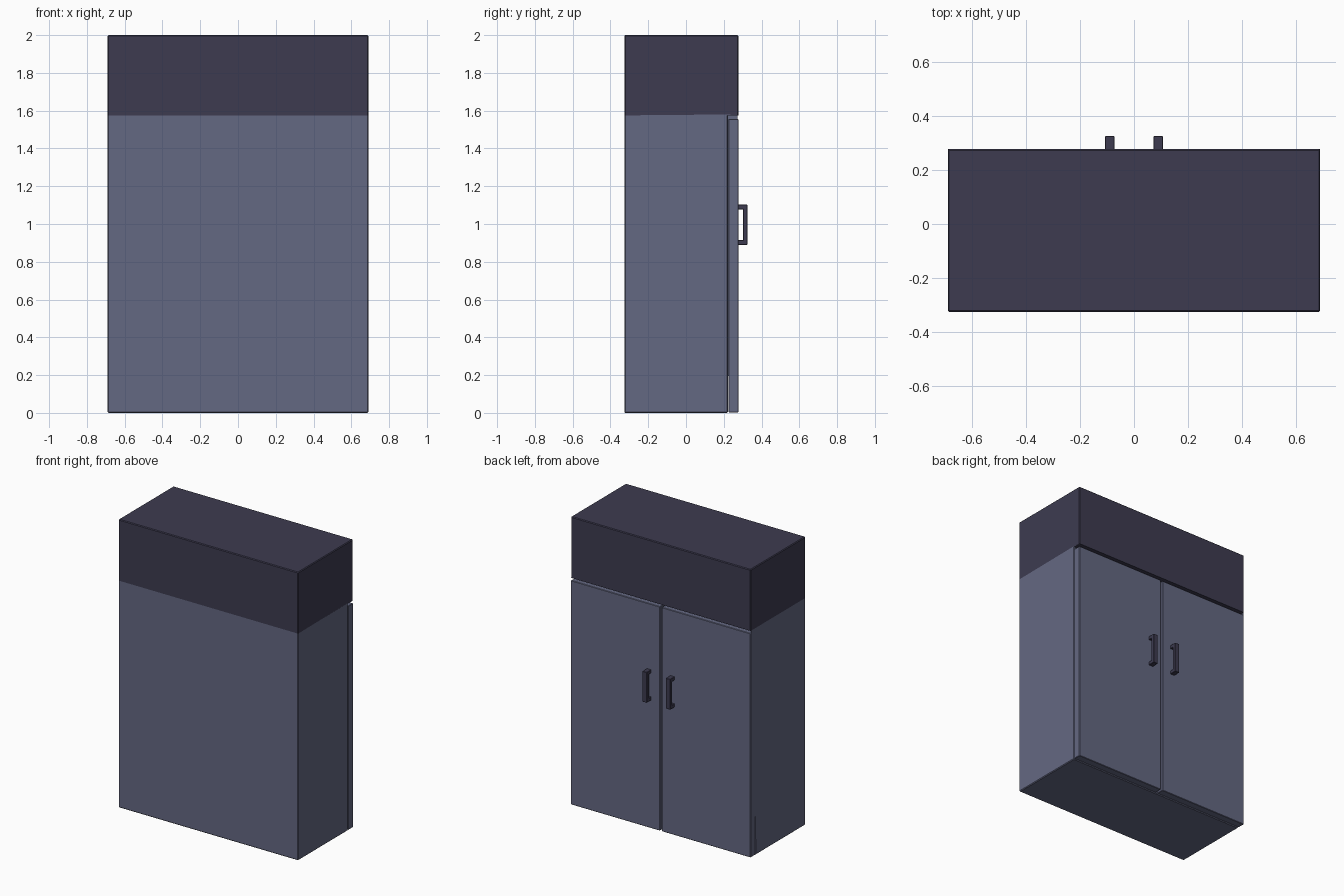
import bpy, bmesh
from mathutils import Vector

if "Cube" in bpy.data.objects:
    bpy.data.objects.remove(bpy.data.objects["Cube"])


def srgb(r, g, b):
    f = lambda c: (c / 255 / 12.92) if c < 11 else ((c / 255 + 0.055) / 1.055) ** 2.4
    return (f(r), f(g), f(b), 1)


def material(name, rgb):
    m = bpy.data.materials.new(name)
    m.diffuse_color = srgb(*rgb)
    m.use_nodes = True
    m.node_tree.nodes["Principled BSDF"].inputs["Base Color"].default_value = m.diffuse_color
    return m


slate = material("slate_grey", (100, 104, 130))
dark = material("dark_indigo", (61, 59, 80))


def extrude_profile(name, pts, x0, x1, mats, bevel, split_z=None):
    """Extrude a (y, z) profile along x, optionally coloured dark above split_z."""
    bm = bmesh.new()
    face = bm.faces.new([bm.verts.new((x0, y, z)) for y, z in pts])
    out = bmesh.ops.extrude_face_region(bm, geom=[face])
    new = [v for v in out["geom"] if isinstance(v, bmesh.types.BMVert)]
    bmesh.ops.translate(bm, verts=new, vec=(x1 - x0, 0, 0))
    bmesh.ops.recalc_face_normals(bm, faces=bm.faces)
    if split_z is not None:
        geom = bm.verts[:] + bm.edges[:] + bm.faces[:]
        bmesh.ops.bisect_plane(bm, geom=geom, plane_co=(0, 0, split_z), plane_no=(0, 0, 1))
    # Bevel only the convex corners
    edges = [e for e in bm.edges if e.is_convex and e.calc_face_angle(0) > 0.5]
    bmesh.ops.bevel(bm, geom=edges, offset=bevel, segments=1, affect='EDGES')
    if split_z is not None:
        for f in bm.faces:
            f.material_index = int(f.calc_center_median().z > split_z - 0.001)
    me = bpy.data.meshes.new(name)
    bm.to_mesh(me)
    bm.free()
    for m in mats:
        me.materials.append(m)
    ob = bpy.data.objects.new(name, me)
    bpy.context.collection.objects.link(ob)
    return ob


def rect(y0, y1, z0, z1):
    return [(y0, z0), (y1, z0), (y1, z1), (y0, z1)]


BACK, BODY, DOOR, GRIP = -0.326, 0.222, 0.277, 0.326

# Cabinet body with the overhanging dark top section
extrude_profile("cabinet_body",
                [(BACK, 0), (BODY, 0), (BODY, 1.575), (DOOR, 1.575), (DOOR, 2), (BACK, 2)],
                -0.69, 0.69, [slate, dark], 0.005, split_z=1.575)

for side, s in (("left", -1), ("right", 1)):
    # Door
    x0, x1 = sorted((s * 0.007, s * 0.69))
    extrude_profile(side + "_door", rect(BODY + 0.003, DOOR, 0.002, 1.557), x0, x1, [slate], 0.003)
    # Bracket-shaped handle
    x0, x1 = sorted((s * 0.073, s * 0.107))
    y, g, t = DOOR - 0.002, GRIP, 0.024
    extrude_profile(side + "_handle",
                    [(y, 0.89), (g, 0.89), (g, 1.102), (y, 1.102),
                     (y, 1.102 - t), (g - t, 1.102 - t), (g - t, 0.89 + t), (y, 0.89 + t)],
                    x0, x1, [dark], 0.002)
